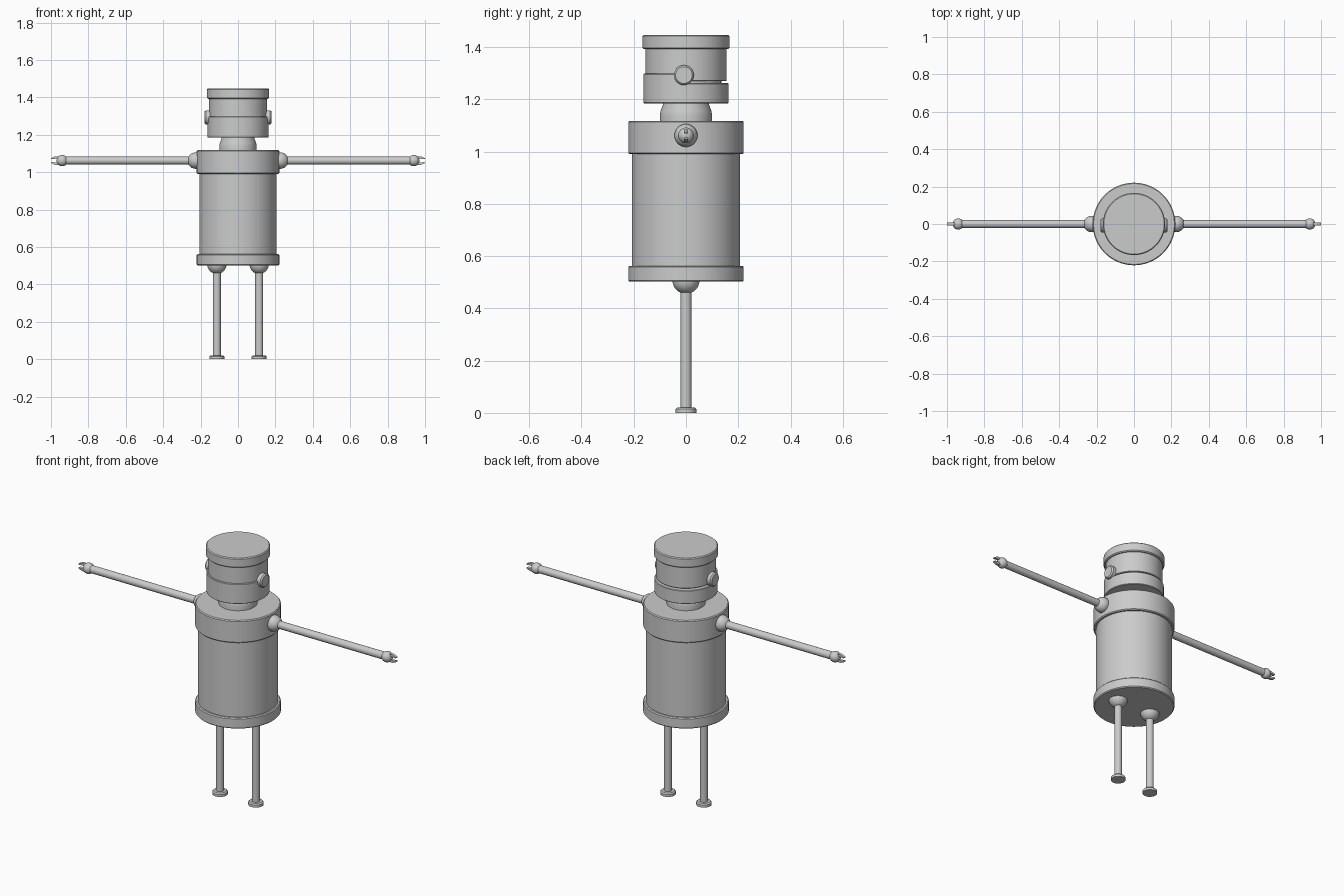
import bpy, bmesh, math
from mathutils import Matrix, Vector

cube = bpy.data.objects.get("Cube")
if cube:
    bpy.data.objects.remove(cube, do_unlink=True)

grey = bpy.data.materials.new("light grey")
grey.use_nodes = True
colour = (0.6, 0.6, 0.6, 1)
grey.diffuse_color = colour
grey.node_tree.nodes["Principled BSDF"].inputs["Base Color"].default_value = colour


def finish(name, bm, smooth=True):
    bmesh.ops.recalc_face_normals(bm, faces=bm.faces)
    mesh = bpy.data.meshes.new(name)
    bm.to_mesh(mesh)
    bm.free()
    mesh.materials.append(grey)
    ob = bpy.data.objects.new(name, mesh)
    bpy.context.collection.objects.link(ob)
    if smooth:
        bpy.ops.object.select_all(action='DESELECT')
        ob.select_set(True)
        bpy.context.view_layer.objects.active = ob
        bpy.ops.object.shade_smooth_by_angle(angle=math.radians(35))
    return ob


def turned(profile, steps=64):
    """Spin a (radius, height) profile about z; ends on the axis are closed."""
    bm = bmesh.new()
    pts = [(0, profile[0][1])] + profile + [(0, profile[-1][1])]
    verts = [bm.verts.new((r, 0, z)) for r, z in pts]
    edges = [bm.edges.new(pair) for pair in zip(verts, verts[1:])]
    bmesh.ops.spin(bm, geom=verts + edges, axis=(0, 0, 1), cent=(0, 0, 0),
                   angle=math.tau, steps=steps, use_merge=False)
    bmesh.ops.remove_doubles(bm, verts=bm.verts, dist=1e-5)
    return bm


def drum(r, low, high, b=0.005):
    """Profile of a cylinder with softened rims."""
    return [(r - b, low), (r, low + b), (r, high - b), (r - b, high)]


def ball(name, centre, r):
    bm = bmesh.new()
    bmesh.ops.create_uvsphere(bm, u_segments=32, v_segments=16, radius=r,
                              matrix=Matrix.Translation(centre))
    finish(name, bm)


# Torso with a thick collar and a base band
finish("torso", turned(drum(0.207, 0.53, 1.05)))
finish("torso_collar", turned(drum(0.221, 0.99, 1.118)))
finish("torso_base", turned(drum(0.221, 0.502, 0.563)))

# Neck
finish("neck", turned([(0.1, 1.11), (0.1, 1.14), (0.097, 1.157),
                       (0.088, 1.18), (0.085, 1.2)]))

# Head: upper drum, cap, hidden core and jaw with a raised front half
finish("head", turned(drum(0.155, 1.27, 1.41, 0.002)))
finish("head_cap", turned(drum(0.166, 1.392, 1.447)))
finish("head_core", turned([(0.135, 1.2), (0.135, 1.3)]))
finish("jaw", turned(drum(0.163, 1.185, 1.262, 0.003)))
bm = turned(drum(0.163, 1.25, 1.299, 0.003))
cut = bmesh.ops.bisect_plane(bm, geom=bm.verts[:] + bm.edges[:] + bm.faces[:],
                             plane_co=(0, 0, 0), plane_no=(0, 1, 0), clear_outer=True)
bmesh.ops.holes_fill(bm, edges=[e for e in bm.edges if e.is_boundary])
finish("jaw_front", bm)

for side, s in (("left", 1), ("right", -1)):
    # Sideways axis: local z points outward along x
    out = Matrix.Rotation(s * math.pi / 2, 4, 'Y')

    # Ear knob
    bm = turned([(0.038, 0.14), (0.038, 0.172), (0.032, 0.179)], 32)
    bm.transform(Matrix.Translation((0, -0.008, 1.293)) @ out)
    finish(side + "_ear", bm)

    # Arm
    ball(side + "_shoulder", (s * 0.226, 0, 1.062), 0.044)
    bm = turned([(0.021, 0.23), (0.021, 0.93)], 32)
    bm.transform(Matrix.Translation((0, 0, 1.062)) @ out)
    finish(side + "_arm", bm)
    ball(side + "_hand", (s * 0.94, 0, 1.062), 0.03)

    # Two-pronged claw
    for label, up in (("upper", 1), ("lower", -1)):
        bm = bmesh.new()
        outline = [(0.945, 0.006), (0.95, 0.022), (0.978, 0.023),
                   (1.0, 0.013), (0.998, 0.008), (0.975, 0.01)]
        face = bm.faces.new([bm.verts.new((s * x, -0.008, 1.062 + up * z))
                             for x, z in outline])
        ext = bmesh.ops.extrude_face_region(bm, geom=[face])
        bmesh.ops.translate(bm, vec=Vector((0, 0.016, 0)),
                            verts=[v for v in ext["geom"]
                                   if isinstance(v, bmesh.types.BMVert)])
        finish(side + "_claw_" + label, bm, False)

    # Leg with hip ball and disc foot
    ball(side + "_hip", (s * 0.113, 0, 0.508), 0.052)
    bm = turned([(0.04, 0), (0.04, 0.014), (0.034, 0.02), (0.021, 0.021),
                 (0.021, 0.48)], 32)
    bm.transform(Matrix.Translation((s * 0.113, 0, 0)))
    finish(side + "_leg", bm)
